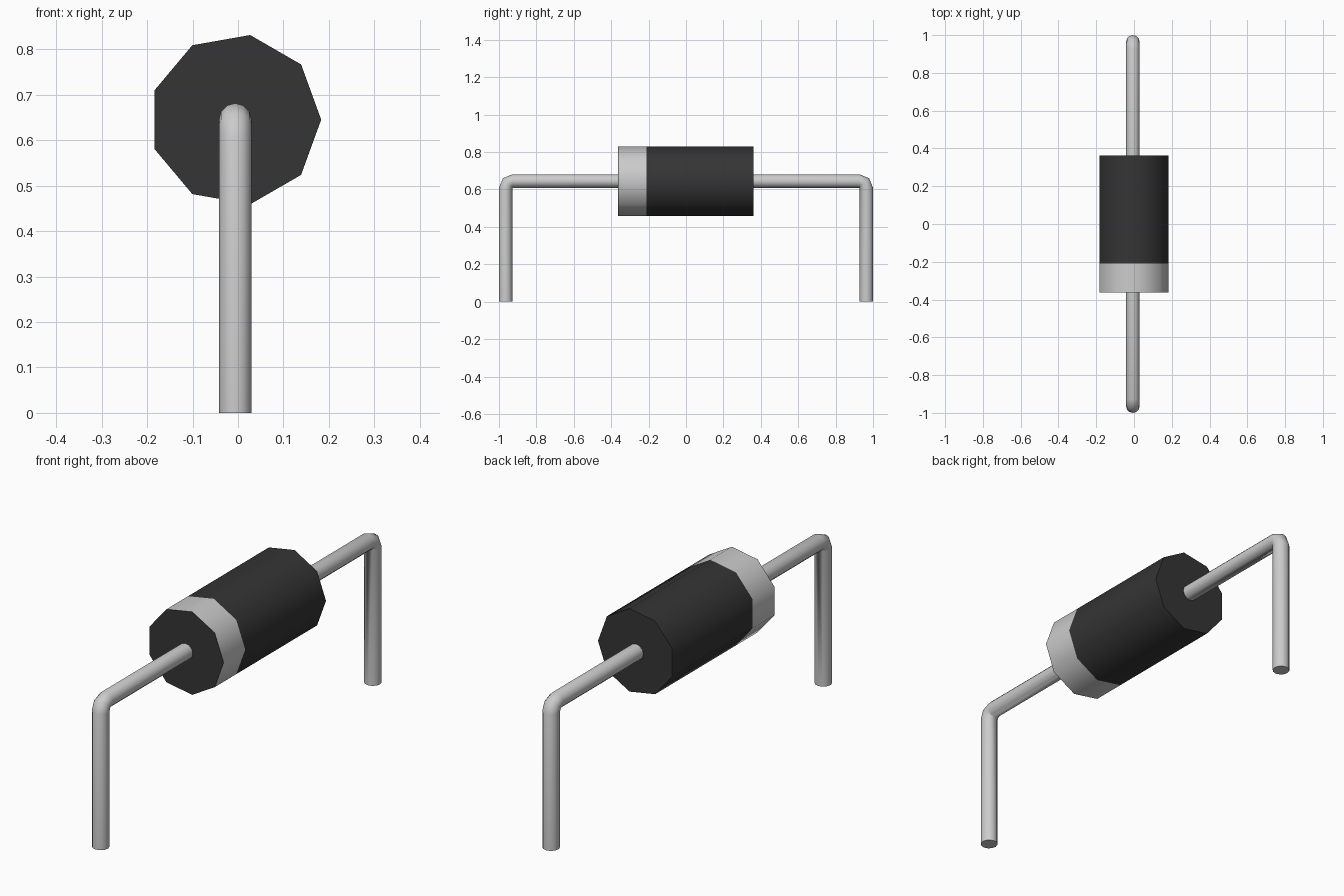
import bpy, bmesh
from math import sin, cos, pi, radians

if "Cube" in bpy.data.objects:
    bpy.data.objects.remove(bpy.data.objects["Cube"])

CX, CZ = -0.006, 0.645      # axis of the body and leads
BODY_R, BODY_N = 0.189, 9
LEAD_R, LEAD_N = 0.036, 12


def material(name, shade):
    m = bpy.data.materials.new(name)
    m.diffuse_color = (shade, shade, shade, 1)
    m.use_nodes = True
    m.node_tree.nodes["Principled BSDF"].inputs["Base Color"].default_value = m.diffuse_color
    return m


def loft(name, rings, caps=(True, True), mat=None):
    """Skin a list of rings, optionally capping the first and last."""
    bm = bmesh.new()
    vs = [[bm.verts.new(p) for p in ring] for ring in rings]
    n = len(rings[0])
    for a, b in zip(vs, vs[1:]):
        for i in range(n):
            j = (i + 1) % n
            bm.faces.new((a[i], a[j], b[j], b[i]))
    for ring, cap in zip((vs[0], vs[-1]), caps):
        if cap:
            bm.faces.new(ring)
    bmesh.ops.remove_doubles(bm, verts=bm.verts, dist=1e-4)
    bmesh.ops.recalc_face_normals(bm, faces=bm.faces)
    mesh = bpy.data.meshes.new(name)
    bm.to_mesh(mesh)
    bm.free()
    ob = bpy.data.objects.new(name, mesh)
    bpy.context.collection.objects.link(ob)
    if mat:
        mesh.materials.append(mat)
    bpy.ops.object.select_all(action='DESELECT')
    ob.select_set(True)
    bpy.context.view_layer.objects.active = ob
    bpy.ops.object.shade_smooth_by_angle(angle=radians(50))
    return ob


def body_ring(y):
    return [(CX + BODY_R * cos(2 * pi * i / BODY_N), y,
             CZ + BODY_R * sin(2 * pi * i / BODY_N)) for i in range(BODY_N)]


def lead_ring(side, y, z, a):
    """Ring resting on the inner point (y, z), tilted outward by angle a."""
    pts = []
    for i in range(LEAD_N):
        t = 2 * pi * i / LEAD_N
        d = LEAD_R * (1 + cos(t))
        pts.append((CX + LEAD_R * sin(t), side * (y + d * sin(a)), z + d * cos(a)))
    return pts


# Dark case: long sleeve plus the front cap inside the band
dark = material("dark_plastic", 0.035)
loft("body", [body_ring(-0.21), body_ring(0.362)], mat=dark)
loft("body_front_cap", [body_ring(-0.363), body_ring(-0.362)], (True, False), dark)

# Pale polarity band
loft("polarity_band", [body_ring(-0.362), body_ring(-0.21)], (False, False))

# Bent wire leads
inner_y, inner_z = 0.928, CZ - LEAD_R
for name, side in (("front_lead", -1), ("back_lead", 1)):
    path = [(0.30, inner_z, 0)]
    path += [(inner_y, inner_z, k * pi / 4) for k in range(3)]
    path += [(inner_y, 0.0, pi / 2)]
    loft(name, [lead_ring(side, *p) for p in path])
